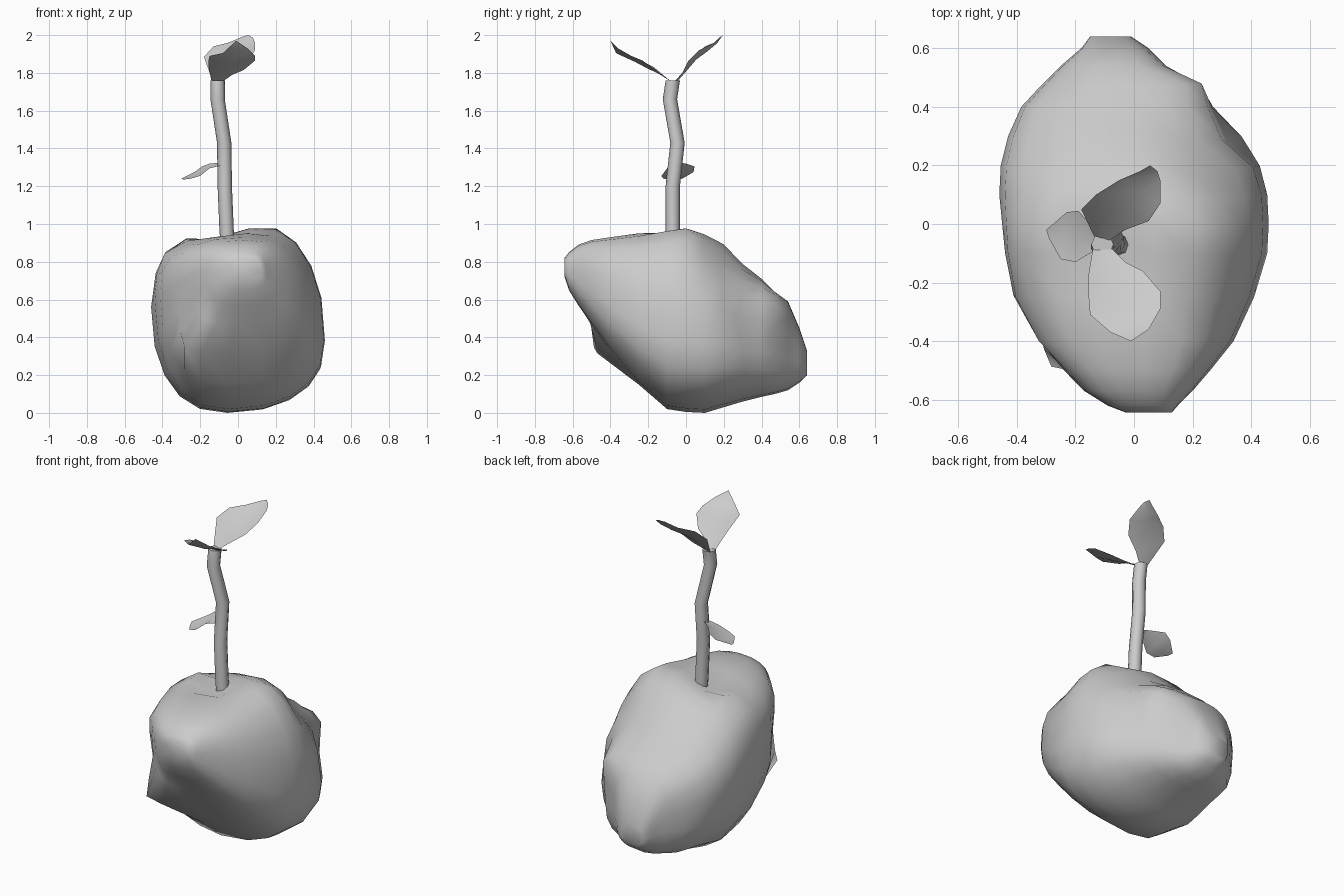
import bpy, bmesh, math
from mathutils import Vector

if "Cube" in bpy.data.objects:
    bpy.data.objects.remove(bpy.data.objects["Cube"])


def make(name, bm, angle=60):
    bmesh.ops.recalc_face_normals(bm, faces=bm.faces[:])
    me = bpy.data.meshes.new(name)
    bm.to_mesh(me)
    bm.free()
    ob = bpy.data.objects.new(name, me)
    bpy.context.collection.objects.link(ob)
    bpy.context.view_layer.objects.active = ob
    ob.select_set(True)
    bpy.ops.object.shade_smooth_by_angle(angle=math.radians(angle))
    ob.select_set(False)
    return ob


def loft(bm, rings, closed=True, caps=True):
    vs = [[bm.verts.new(p) for p in r] for r in rings]
    n = len(vs[0])
    for a, b in zip(vs, vs[1:]):
        for i in range(n if closed else n - 1):
            j = (i + 1) % n
            bm.faces.new((a[i], a[j], b[j], b[i]))
    if caps:
        bm.faces.new(vs[0])
        bm.faces.new(vs[-1])


# Lumpy seed body: slices along y as (y, x min, x max, z min, z max)
slices = [
    (-.643, -.03, .13, .72, .82), (-.62, -.09, .15, .65, .85),
    (-.57, -.17, .20, .57, .89), (-.50, -.24, .26, .47, .915),
    (-.40, -.34, .34, .33, .93), (-.25, -.42, .41, .15, .955),
    (-.10, -.44, .455, .02, .985), (0, -.45, .46, .005, 1.0),
    (.10, -.46, .455, .0, .95), (.20, -.455, .43, .03, .895),
    (.30, -.43, .37, .06, .79), (.40, -.385, .27, .085, .71),
    (.47, -.32, .22, .10, .64), (.54, -.25, .11, .12, .59),
    (.60, -.18, .05, .16, .45), (.64, -.15, -.01, .20, .33)]

# Local bumps and dents: centre, push, radius
lumps = [((-.22, -.43, .36), (-.05, -.10, -.04), .11),
         ((-.07, -.07, .97), (0, 0, -.11), .12),
         ((.18, .46, .55), (.05, .01, .04), .11),
         ((.36, .31, .50), (-.03, -.03, 0), .10),
         ((.28, .22, .80), (-.03, -.03, -.03), .15),
         ((-.36, -.36, .58), (.03, .02, 0), .12),
         ((-.38, -.10, .86), (-.03, 0, .01), .13)]
SIDES = 20
rings = []
for y, x0, x1, z0, z1 in slices:
    cx, cz, rx, rz = (x0 + x1) / 2, (z0 + z1) / 2, (x1 - x0) / 2, (z1 - z0) / 2
    e = .86 if abs(y) < .35 else .76
    ring = []
    for i in range(SIDES):
        a = 2 * math.pi * i / SIDES
        c, s = math.cos(a), math.sin(a)
        u = math.copysign(abs(c) ** e, c)
        v = math.copysign(abs(s) ** e, s)
        p = Vector((cx + rx * (u + .12 * v * (1 - abs(u))), y,
                    cz + rz * (v - (.24 if u > 0 else .18) * u * (1 - abs(v)))))
        for centre, push, r in lumps:
            p += Vector(push) * math.exp(-(p - Vector(centre)).length_squared / r ** 2)
        ring.append(p)
    rings.append(ring)
bm = bmesh.new()
loft(bm, rings)
make("seed_body", bm, 80)

# Bent stem
path = [(-.05, -.07, .85), (-.06, -.07, .96), (-.07, -.07, 1.2),
        (-.073, -.045, 1.43), (-.108, -.085, 1.66), (-.108, -.07, 1.76)]
bm = bmesh.new()
loft(bm, [[(x + .038 * math.cos(k * math.pi / 4), y + .038 * math.sin(k * math.pi / 4), z)
           for k in range(8)] for x, y, z in path])
make("stem", bm)


# Leaves: rows of left and right edge points with a sunken midrib
def leaf(name, rows, sag):
    bm = bmesh.new()
    last = len(rows) - 1
    strips = []
    for i, (l, r) in enumerate(rows):
        l, r = Vector(l), Vector(r)
        mid = (l + r) / 2 - Vector((0, 0, sag * math.sin(math.pi * i / last)))
        strips.append((l, mid, r))
    loft(bm, strips, closed=False, caps=False)
    make(name, bm)


leaf("back_leaf", [
    ((-.135, -.045, 1.755), (-.09, -.06, 1.755)),
    ((-.18, .05, 1.885), (-.03, -.02, 1.80)),
    ((-.13, .10, 1.94), (.05, .01, 1.86)),
    ((-.05, .15, 1.96), (.09, .07, 1.92)),
    ((.02, .18, 1.99), (.09, .15, 1.96)),
    ((.055, .20, 2.0), (.08, .18, 1.985))], .03)
leaf("front_leaf", [
    ((-.14, -.08, 1.755), (-.08, -.08, 1.755)),
    ((-.155, -.17, 1.83), (-.03, -.13, 1.79)),
    ((-.155, -.25, 1.87), (.03, -.16, 1.815)),
    ((-.15, -.31, 1.89), (.09, -.23, 1.865)),
    ((-.08, -.37, 1.905), (.09, -.29, 1.89)),
    ((-.01, -.40, 1.97), (.05, -.36, 1.93))], .02)
leaf("side_leaf", [
    ((-.09, -.09, 1.31), (-.09, -.04, 1.325)),
    ((-.15, -.10, 1.295), (-.15, 0, 1.32)),
    ((-.20, -.13, 1.255), (-.19, .045, 1.305)),
    ((-.25, -.12, 1.24), (-.23, .04, 1.275)),
    ((-.29, -.05, 1.235), (-.30, -.02, 1.24))], .015)
